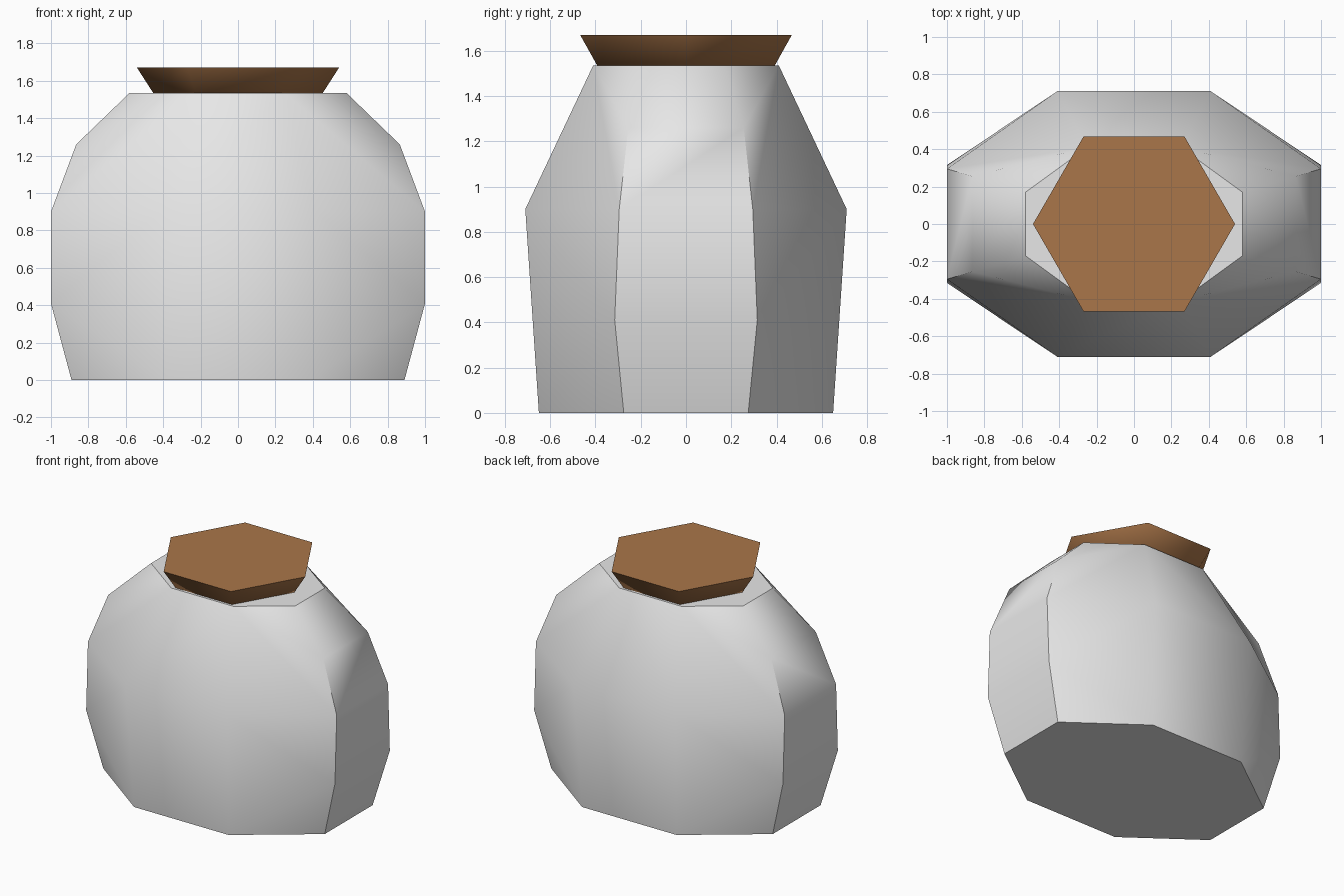
import bpy, bmesh, math

if "Cube" in bpy.data.objects:
    bpy.data.objects.remove(bpy.data.objects["Cube"])


def material(name, rgb):
    m = bpy.data.materials.new(name)
    m.diffuse_color = (*rgb, 1)
    m.use_nodes = True
    m.node_tree.nodes["Principled BSDF"].inputs["Base Color"].default_value = m.diffuse_color
    return m


def finish(bm, name, mat, angle):
    bmesh.ops.recalc_face_normals(bm, faces=bm.faces)
    me = bpy.data.meshes.new(name)
    bm.to_mesh(me)
    bm.free()
    me.materials.append(mat)
    ob = bpy.data.objects.new(name, me)
    bpy.context.collection.objects.link(ob)
    bpy.ops.object.select_all(action='DESELECT')
    ob.select_set(True)
    bpy.context.view_layer.objects.active = ob
    bpy.ops.object.shade_smooth_by_angle(angle=math.radians(angle))
    return ob


# Corner profiles (x, y, z), bottom to top, mirrored into all four quadrants
FRONT = [(0.38, 0.65, 0), (0.41, 0.71, 0.9), (0.25, 0.41, 1.535)]
SIDE = [(0.89, 0.275, 0), (1.0, 0.315, 0.41), (1.0, 0.295, 0.9),
        (0.865, 0.255, 1.26), (0.58, 0.17, 1.535)]
# Shoulder triangles joining the front (a) profile to the side (b) profile
CORNER = ["a0 b0 b1", "a0 b1 a1", "a1 b1 b2", "a1 b2 a2", "a2 b2 b3", "a2 b3 b4"]

# Jar body
bm = bmesh.new()
v = {}
for sx in (1, -1):
    for sy in (1, -1):
        for key, profile in (("a", FRONT), ("b", SIDE)):
            for i, (x, y, z) in enumerate(profile):
                v[sx, sy, f"{key}{i}"] = bm.verts.new((x * sx, y * sy, z))
        for tri in CORNER:
            bm.faces.new([v[sx, sy, k] for k in tri.split()])
for s in (1, -1):
    for i in range(2):  # front and back panels
        bm.faces.new([v[-1, s, f"a{i}"], v[1, s, f"a{i}"],
                      v[1, s, f"a{i+1}"], v[-1, s, f"a{i+1}"]])
    for i in range(4):  # left and right panels
        bm.faces.new([v[s, -1, f"b{i}"], v[s, 1, f"b{i}"],
                      v[s, 1, f"b{i+1}"], v[s, -1, f"b{i+1}"]])
for a, b in (("a0", "b0"), ("a2", "b4")):  # base and top
    bm.faces.new([v[1, -1, a], v[1, -1, b], v[1, 1, b], v[1, 1, a],
                  v[-1, 1, a], v[-1, 1, b], v[-1, -1, b], v[-1, -1, a]])
finish(bm, "jar_body", material("pale grey", (0.8, 0.8, 0.8)), 40)

# Hexagonal stopper, flared upwards
bm = bmesh.new()
rings = [[bm.verts.new((r * math.cos(k * math.pi / 3), r * math.sin(k * math.pi / 3), z))
          for k in range(6)] for r, z in ((0.45, 1.53), (0.54, 1.67))]
for k in range(6):
    n = (k + 1) % 6
    bm.faces.new([rings[0][k], rings[0][n], rings[1][n], rings[1][k]])
for ring in rings:
    bm.faces.new(ring)
finish(bm, "stopper", material("cork brown", (0.40, 0.18, 0.067)), 65)
